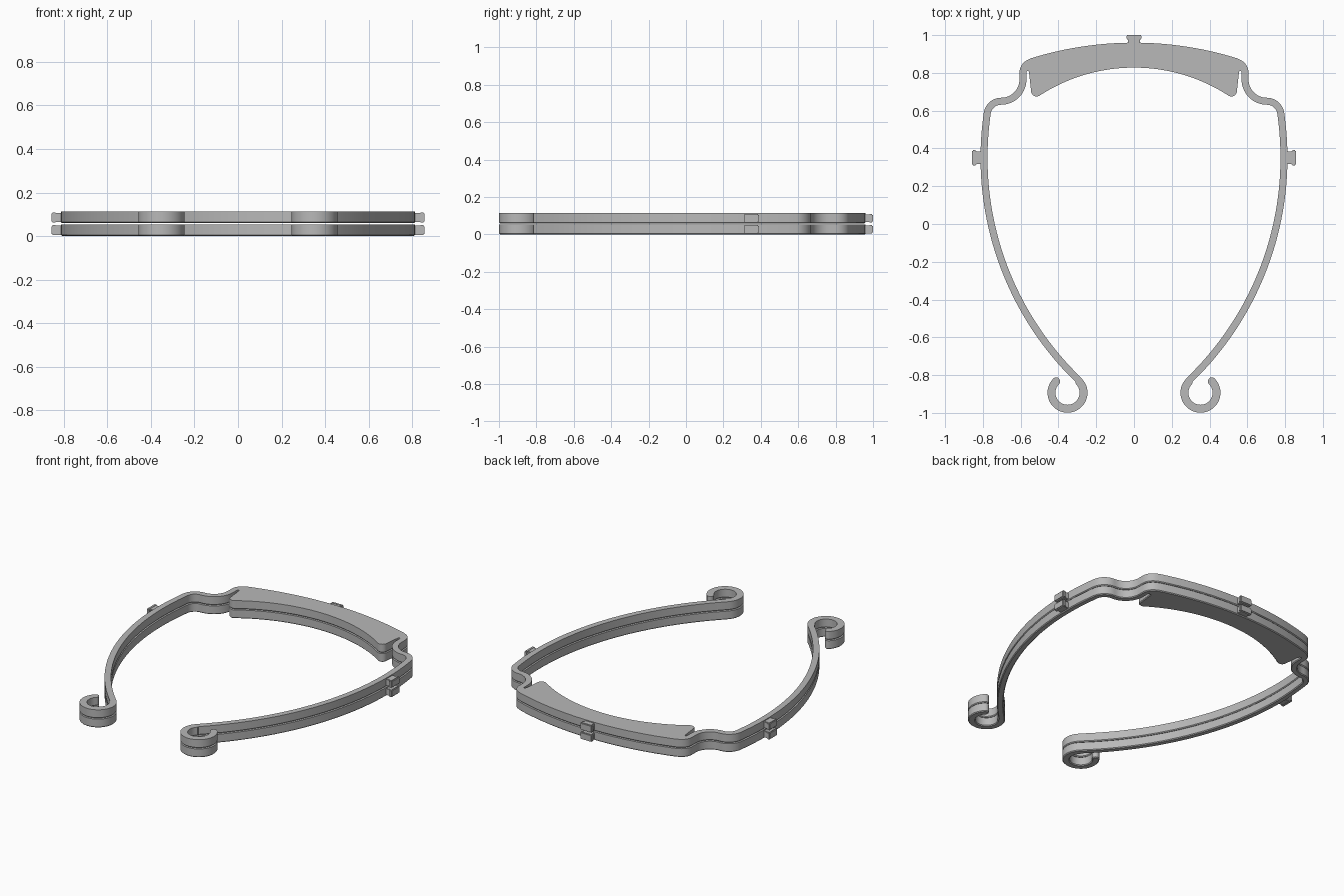
import bpy, bmesh
from math import sin, cos, radians, pi
from mathutils import Vector

cube = bpy.data.objects.get("Cube")
if cube:
    bpy.data.objects.remove(cube, do_unlink=True)

grey = bpy.data.materials.new("plain grey")
grey.use_nodes = True
colour = (0.48, 0.48, 0.48, 1)
grey.diffuse_color = colour
grey.node_tree.nodes["Principled BSDF"].inputs["Base Color"].default_value = colour

LAYER, GAP, CHAMFER = 0.054, 0.005, 0.005
BAND, CURL = 0.0185, 0.021   # half widths


def arc(cx, cy, r, a0, a1, n):
    return [Vector((cx + r * cos(radians(a0 + (a1 - a0) * i / n)),
                    cy + r * sin(radians(a0 + (a1 - a0) * i / n)))) for i in range(n + 1)]


def offset(path, side, half):
    """Shift a path sideways; side +1 is the left of its direction."""
    out = []
    for i, p in enumerate(path):
        d = (path[min(i + 1, len(path) - 1)] - path[max(i - 1, 0)]).normalized()
        out.append(p + Vector((-d.y, d.x)) * side * half(i))
    return out


def finish(bm, name):
    bmesh.ops.recalc_face_normals(bm, faces=bm.faces)
    mesh = bpy.data.meshes.new(name)
    bm.to_mesh(mesh)
    bm.free()
    mesh.materials.append(grey)
    obj = bpy.data.objects.new(name, mesh)
    bpy.context.collection.objects.link(obj)
    bpy.ops.object.select_all(action="DESELECT")
    obj.select_set(True)
    bpy.context.view_layer.objects.active = obj
    bpy.ops.object.shade_smooth_by_angle(angle=radians(30))
    return obj


# Centre line of one side: shoulder, temple arm, curled end
shoulder = arc(0.703, 0.765, 0.115, 180, 270, 14) + arc(0.703, 0.575, 0.075, 90, 8, 10)[1:]
arm = arc(-0.838, 0.35, 1.632, 7, -46, 40)
curl = arc(0.352, -0.893, 0.085, 135, 405, 36)
line = [Vector((0.588, 0.80))] + shoulder + arm + curl
first_curl = len(line) - len(curl)


def half(i):
    return CURL if i >= first_curl else BAND


# Half outline, from the back middle around the band and back to the pad middle
brow = arc(0, -0.88, 1.84, 90, 72.8, 18)
corner = arc(0.53, 0.80, 0.0765, 68, 0, 10)
outer = offset(line, 1, half)[1:]
inner = offset(line, -1, half)[::-1]
d = (line[-1] - line[-2]).normalized()
tip = [line[-1] + CURL * (Vector((-d.y, d.x)) * cos(a) + d * sin(a))
       for a in (pi * i / 10 for i in range(1, 10))]
slot = arc(0.5625, 0.803, 0.0065, 0, 180, 6)
pad_tip = arc(0.515, 0.705, 0.03, 0, -115, 8)
pad_edge = arc(0, -0.09, 0.918, 57.5, 90, 24)
side = brow + corner + outer + tip + inner + slot + pad_tip + pad_edge
outline = side + [Vector((-p.x, p.y)) for p in side[-2:0:-1]]


def frame(name, z):
    bm = bmesh.new()
    base = bm.faces.new([bm.verts.new((p.x, p.y, z)) for p in outline])
    top = bmesh.ops.extrude_face_region(bm, geom=[base], use_keep_orig=True)["geom"]
    bmesh.ops.translate(bm, vec=(0, 0, LAYER),
                        verts=[v for v in top if isinstance(v, bmesh.types.BMVert)])
    bmesh.ops.recalc_face_normals(bm, faces=bm.faces)
    # Chamfered underside
    rim = [e for e in bm.edges if all(v.co.z < z + 0.001 for v in e.verts)]
    bmesh.ops.bevel(bm, geom=rim, offset=CHAMFER, segments=1, affect="EDGES",
                    clamp_overlap=False)
    return finish(bm, name)


def add_box(bm, lo, hi, bevel):
    lo, hi = Vector(lo), Vector(hi)
    verts = bmesh.ops.create_cube(bm, size=1)["verts"]
    for v in verts:
        v.co = (lo + hi) / 2 + Vector(a * b for a, b in zip(v.co, hi - lo))
    edges = {e for v in verts for e in v.link_edges}
    bmesh.ops.bevel(bm, geom=list(edges), offset=bevel, segments=2,
                    affect="EDGES", clamp_overlap=True)


def tab(name, z, place):
    """Peg with a flared lip, made pointing to +y and then put in place."""
    bm = bmesh.new()
    add_box(bm, (-0.033, -0.05, z + 0.006), (0.033, -0.004, z + 0.048), 0.003)
    add_box(bm, (-0.041, -0.023, z + 0.004), (0.041, 0, z + 0.050), 0.005)
    for v in bm.verts:
        v.co = place(v.co)
    return finish(bm, name)


# Two identical stacked frames, each with three pegs
for label, z in (("lower", 0), ("upper", LAYER + GAP)):
    frame(label + "_frame", z)
    tab(label + "_back_peg", z, lambda c: Vector((c.x, 1 + c.y, c.z)))
    for word, s in (("left", 1), ("right", -1)):
        tab(f"{label}_{word}_peg", z,
            lambda c, s=s: Vector((s * (0.857 + c.y), 0.35 + c.x, c.z)))
